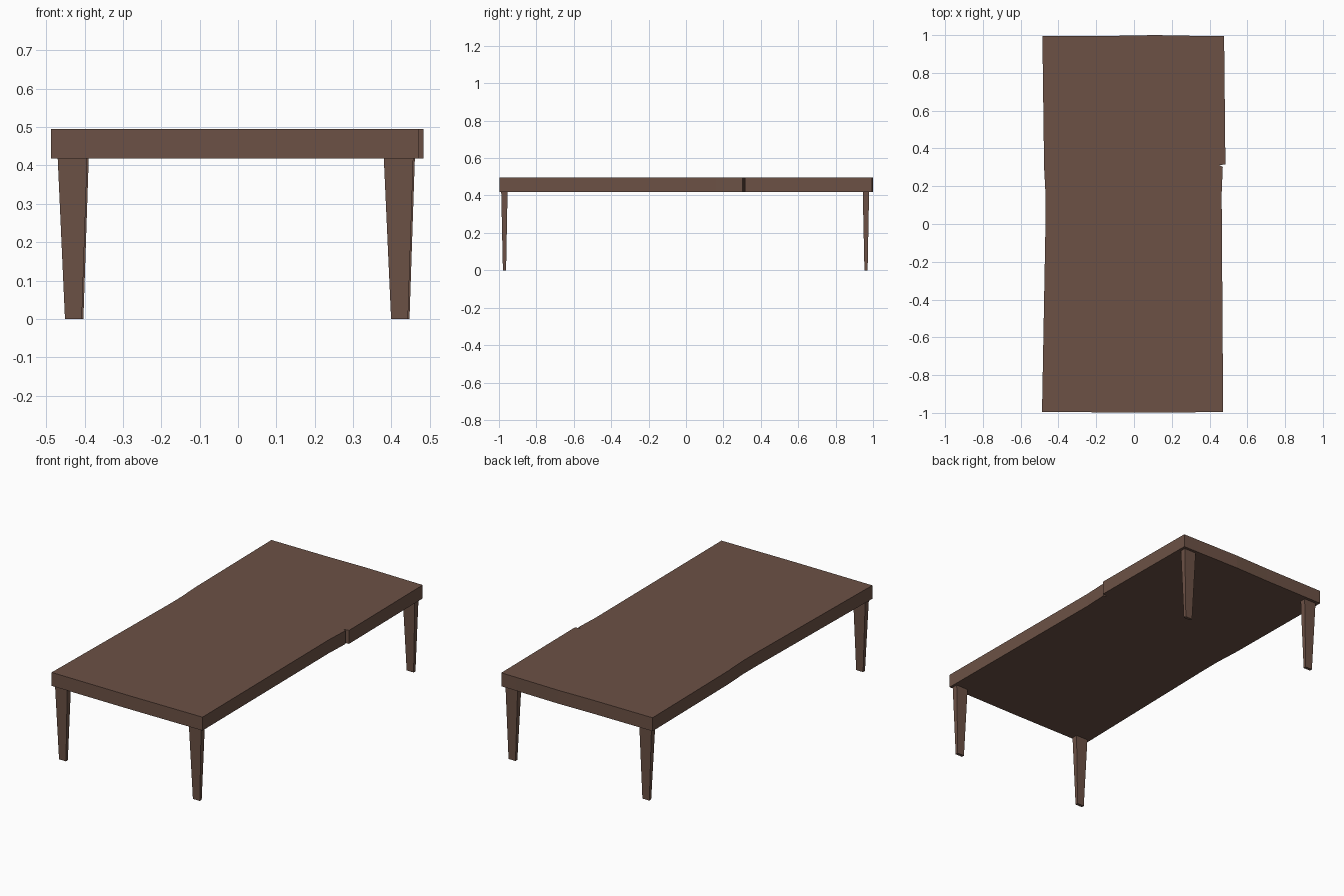
import bpy, bmesh

if "Cube" in bpy.data.objects:
    bpy.data.objects.remove(bpy.data.objects["Cube"])

wood = bpy.data.materials.new("dark brown wood")
wood.diffuse_color = (0.150, 0.083, 0.060, 1)
wood.use_nodes = True
wood.node_tree.nodes["Principled BSDF"].inputs["Base Color"].default_value = wood.diffuse_color


def loft(name, rings):
    """Solid through a list of rings with equal vertex counts, capped both ends."""
    bm = bmesh.new()
    vs = [[bm.verts.new(p) for p in ring] for ring in rings]
    n = len(vs[0])
    for a, b in zip(vs, vs[1:]):
        for i in range(n):
            j = (i + 1) % n
            bm.faces.new((a[i], a[j], b[j], b[i]))
    bm.faces.new(vs[0][::-1])
    bm.faces.new(vs[-1])
    bmesh.ops.recalc_face_normals(bm, faces=bm.faces)
    mesh = bpy.data.meshes.new(name)
    bm.to_mesh(mesh)
    bm.free()
    mesh.materials.append(wood)
    ob = bpy.data.objects.new(name, mesh)
    bpy.context.collection.objects.link(ob)
    return ob


# Table top: slightly waisted slab with a small nick in its right edge
outline = [(-0.487, -0.995), (0.0, -0.998), (0.472, -0.996), (0.464, 0.16),
           (0.470, 0.303), (0.452, 0.311), (0.484, 0.316), (0.477, 0.994),
           (0.38, 0.995), (0.11, 1.0), (-0.11, 0.996), (-0.485, 0.996),
           (-0.476, 0.30), (-0.468, 0.15), (-0.468, 0.03)]
loft("table_top", [[(x, y, z) for x, y in outline] for z in (0.418, 0.495)])


# Four tapered flat legs
def rect(x0, x1, y0, y1, z):
    return [(x0, y0, z), (x1, y0, z), (x1, y1, z), (x0, y1, z)]


for side, x0 in (("left", -0.470), ("right", 0.380)):
    for end, y0, dx in (("front", -0.988, 0.0), ("back", 0.945, 0.004)):
        x = x0 + dx
        loft(f"{end}_{side}_leg", [
            rect(x + 0.019, x + 0.063, y0 + 0.009, y0 + 0.026, 0.0),
            rect(x, x + 0.077, y0, y0 + 0.034, 0.420)])
